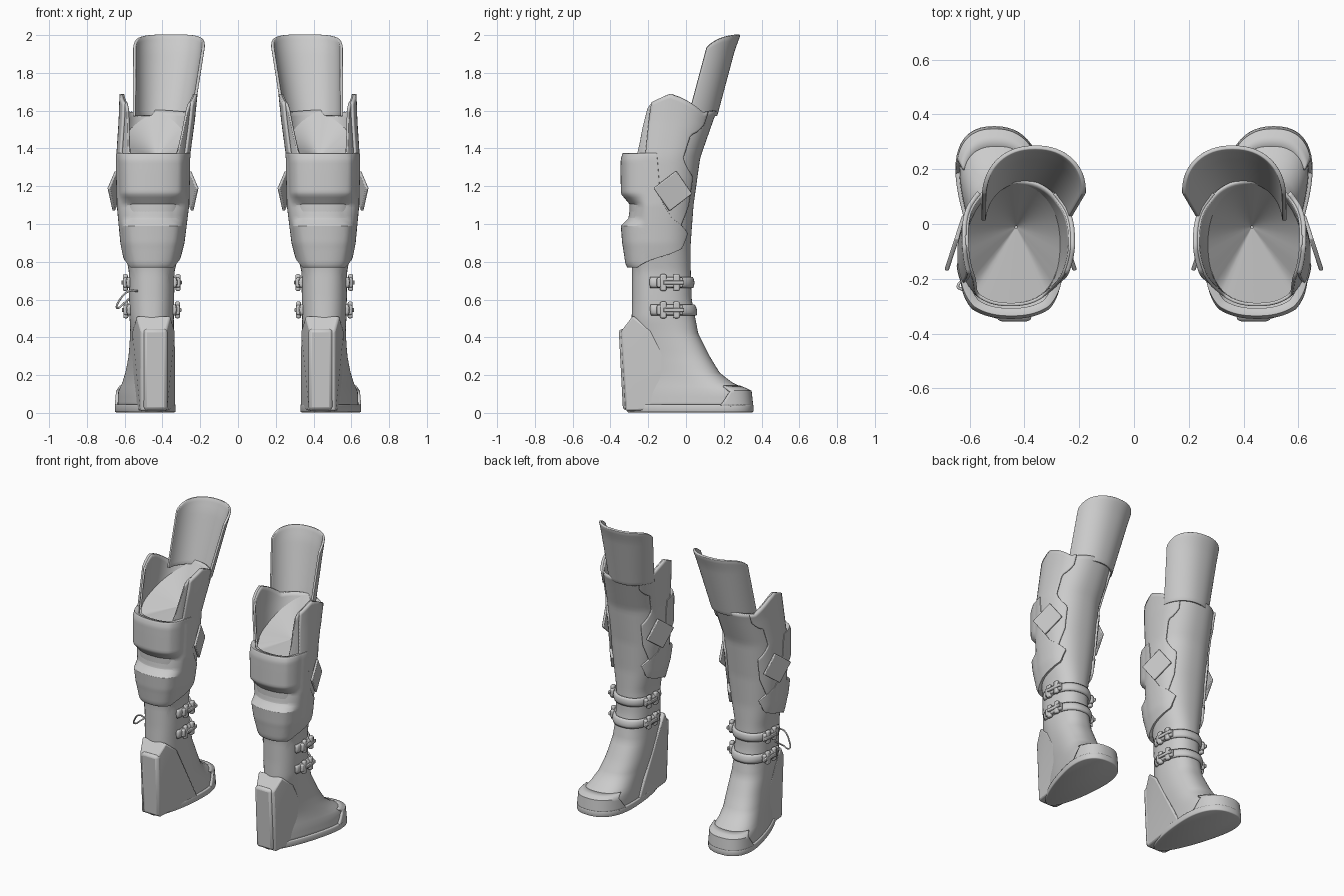
import bpy, bmesh, math
from mathutils import Matrix, Vector

if "Cube" in bpy.data.objects:
    bpy.data.objects.remove(bpy.data.objects["Cube"])

grey = bpy.data.materials.new("plain_grey")
grey.use_nodes = True
grey.diffuse_color = (0.6, 0.6, 0.6, 1)
grey.node_tree.nodes["Principled BSDF"].inputs["Base Color"].default_value = (0.6, 0.6, 0.6, 1)

# Leg sections: height, centre x, half width, back y, front y
SECTIONS = [
    (.03, .475, .132, -.30, .345), (.12, .475, .129, -.30, .335),
    (.15, .472, .12, -.30, .26), (.21, .467, .114, -.30, .18),
    (.30, .46, .114, -.30, .125), (.42, .457, .115, -.29, .065),
    (.60, .457, .119, -.285, .03), (.75, .457, .121, -.285, .025),
    (.90, .453, .154, -.30, .025), (1.1, .45, .176, -.30, .04),
    (1.35, .45, .183, -.30, .075), (1.55, .43, .19, -.295, .145),
    (1.7, .42, .195, -.285, .20)]


def lerp_table(table, t):
    """Linear lookup of the row values at position t."""
    if t <= table[0][0]:
        return table[0][1:]
    for lo, hi in zip(table, table[1:]):
        if t <= hi[0]:
            f = (t - lo[0]) / (hi[0] - lo[0])
            return [a + (b - a) * f for a, b in zip(lo[1:], hi[1:])]
    return table[-1][1:]


def surf(deg, z, off=0.0):
    """Point on the leg; 0 degrees is the toe side, 180 the calf."""
    cx, hw, yb, yf = lerp_table(SECTIONS, z)
    s, c = math.sin(math.radians(deg)), math.cos(math.radians(deg))
    s, c = (math.copysign(abs(v) ** .85, v) for v in (s, c))
    foot = max(0, min(1, (.5 - z) / .3))
    y = (yb + yf) / 2 + ((yf - yb) / 2 + off) * c
    return Vector((cx + (hw + off) * (1 + .4 * foot * c) * s + .1 * foot * y, y, z))


def finish(name, bm, thick=0, bevel=0, angle=40):
    mesh = bpy.data.meshes.new(name)
    bm.to_mesh(mesh)
    bm.free()
    mesh.materials.append(grey)
    ob = bpy.data.objects.new(name, mesh)
    bpy.context.collection.objects.link(ob)
    bpy.context.view_layer.objects.active = ob
    bpy.ops.object.select_all(action="DESELECT")
    ob.select_set(True)
    bpy.ops.object.shade_smooth_by_angle(angle=math.radians(angle))
    if thick:
        m = ob.modifiers.new("thickness", "SOLIDIFY")
        m.thickness, m.offset = thick, -1
    if bevel:
        m = ob.modifiers.new("soft_edges", "BEVEL")
        m.width, m.segments = bevel, 2
    ob.modifiers.new("other_boot", "MIRROR")
    return ob


def patch(name, fn, nu, nv, thick=0, closed=False, bevel=0):
    """Grid surface from fn(u, v) with u and v from 0 to 1."""
    bm = bmesh.new()
    cols = nu if closed else nu + 1
    grid = [[bm.verts.new(fn(i / nu, j / nv)) for i in range(cols)] for j in range(nv + 1)]
    for j in range(nv):
        for i in range(nu):
            k = (i + 1) % cols
            bm.faces.new((grid[j][i], grid[j + 1][i], grid[j + 1][k], grid[j][k]))
    return finish(name, bm, thick, bevel)


def box(name, centre, size, turn, bevel):
    bm = bmesh.new()
    bmesh.ops.create_cube(bm, size=1)
    m = Matrix.Translation(centre) @ turn @ Matrix.Diagonal((*size, 1))
    bmesh.ops.transform(bm, matrix=m, verts=bm.verts)
    return finish(name, bm, bevel=bevel)


# Boot body, cut low at the calf and rising into two side flaps
RIM = [(0, 1.36), (42, 1.36), (56, 1.63), (84, 1.69), (128, 1.59), (180, 1.6)]


def rim(deg):
    return lerp_table(RIM, 180 - abs(deg))[0]


def body(u, v):
    deg = u * 360 - 180
    return surf(deg, .03 + v * (rim(deg) - .03))


patch("boot_body", body, 72, 60, .012, closed=True)


# Closed lining: flat at the calf, sloping up into the upper plate
def lining(u, v):
    deg = u * 360 - 180
    edge = surf(deg, 1.33 + .27 * max(0, 1 - abs(deg) / 130), -.012)
    return edge.lerp(Vector((.43, -.01, 1.35)), v * .98)


patch("inner_lining", lining, 48, 6, closed=True)


# Curved upper shin plate with rounded top corners
def shin_plate(u, v):
    t = u * 2 - 1
    top = 2.0 - .02 * t * t - .045 * abs(t) ** 6
    z = 1.57 + v * (top - 1.57)
    h = (z - 1.57) / .43
    a = math.radians(84 * t)
    flare = .008 * max(0, h - .8) / .2
    return Vector((.395 - .035 * h + (.163 + .033 * h) * math.copysign(abs(math.sin(a)) ** .9, a),
                   -.005 + .115 * h + (.17 + flare) * math.cos(a), z))


patch("upper_plate", shin_plate, 32, 16, .016, bevel=.004)

# Quilted calf guard: height, half angle, offset
GUARD = [(.77, 48, .025), (.79, 60, .032), (.87, 128, .036), (.95, 142, .042), (.99, 125, .045),
         (1.03, 105, .005), (1.1, 92, -.005), (1.16, 88, .045), (1.28, 84, .046), (1.34, 82, .046),
         (1.375, 80, .036)]


def guard(u, v):
    z = .77 + v * .605
    half, off = lerp_table(GUARD, z)
    t = u * 2 - 1
    side = min(1, max(0, abs(t * half) - 35) / 30)
    off = off * (1 - side) + .016 * side
    return surf(180 + t * half, z, off)


patch("calf_guard", guard, 48, 44, .03, bevel=.004)

# Raised side panels with a stepped front edge
EDGE = [(.95, 118), (1.1, 140), (1.25, 142), (1.33, 116), (1.46, 118), (1.53, 138), (1.6, 138)]
for sign, side in ((1, "outer"), (-1, "inner")):
    def panel(u, v, sign=sign):
        end = lerp_table(EDGE, .95 + v * .65)[0]
        a = 62 + (end - 62) * (u if sign < 0 else 1 - u)
        return surf(sign * (180 - a), .95 + v * (rim(180 - a) - .95), .012)
    patch(side + "_side_panel", panel, 20, 30, .016)

    # Diamond plate standing off the side of the calf towards the back
    turn = Matrix.Rotation(math.radians(18 * sign), 4, "Z") @ Matrix.Rotation(math.radians(36), 4, "X")
    box(side + "_diamond_plate", Vector((.45 + sign * .202, -.07, 1.175)), (.016, .155, .15), turn, .005)

# Straps around the instep with a buckle on each side
for z, level in ((.69, "upper"), (.545, "lower")):
    def strap(u, v, z=z):
        deg = u * 216 - 108
        return surf(deg, z - .03 + v * .06, .01 + .008 * math.sin(math.pi * v))
    patch(level + "_strap", strap, 40, 4, .02)
    for sign, side in ((1, "outer"), (-1, "inner")):
        spot = surf(sign * 90, z, .014)
        spot.y = -.085
        flat = Matrix.Rotation(math.radians(4 * sign), 4, "Z")
        name = level + "_" + side + "_buckle"
        box(name + "_plate", spot, (.026, .14, .052), flat, .008)
        for dy in (-.035, .035):
            box(name + "_bar", spot + Vector((sign * .005, dy, 0)), (.026, .034, .088), flat, .008)
        box(name + "_tongue", spot + Vector((sign * .014, .02, 0)), (.016, .11, .022), flat, .004)


# Sole and toe cap
def sole_ring(u, v):
    p = surf(u * 360 - 180, .03, .012)
    p.z = .003 + v * .042
    return p


sole = patch("sole", sole_ring, 64, 1, closed=True, bevel=.006)
bm = bmesh.new()
bm.from_mesh(sole.data)
bmesh.ops.holes_fill(bm, edges=bm.edges)
bmesh.ops.recalc_face_normals(bm, faces=bm.faces)
bm.to_mesh(sole.data)
bm.free()


def toe_cap(u, v):
    deg = (u * 2 - 1) * (66 - 18 * v)
    return surf(deg, .035 + v * .11, .012)


patch("toe_cap", toe_cap, 32, 8, .02)

# Wedge heel: side profile with the half width at each corner
WEDGE = [(-.32, .01, .07), (-.345, .43, .066), (-.28, .515, .09), (-.19, .44, .113), (.04, .02, .115)]
bm = bmesh.new()
sides = [[bm.verts.new((.447 + s * w, y, z)) for y, z, w in WEDGE] for s in (-1, 1)]
bm.faces.new(sides[0])
bm.faces.new(sides[1][::-1])
for i in range(len(WEDGE)):
    k = (i + 1) % len(WEDGE)
    bm.faces.new((sides[0][i], sides[1][i], sides[1][k], sides[0][k]))
bmesh.ops.triangulate(bm, faces=[f for f in bm.faces if len(f.verts) > 4])
bmesh.ops.recalc_face_normals(bm, faces=bm.faces)
finish("wedge_heel", bm, bevel=.01, angle=25)
box("heel_block", Vector((.437, -.315, .23)), (.128, .06, .43),
    Matrix.Rotation(math.radians(3), 4, "X"), .018)

# Loose cord on one boot only
cord = bpy.data.curves.new("loose_cord", "CURVE")
cord.dimensions = "3D"
cord.bevel_depth = .005
path = [(-.53, -.27, .645), (-.575, -.26, .645), (-.625, -.24, .6), (-.64, -.22, .555),
        (-.61, -.2, .575), (-.57, -.16, .61)]
spline = cord.splines.new("BEZIER")
spline.bezier_points.add(len(path) - 1)
for point, co in zip(spline.bezier_points, path):
    point.co = co
    point.handle_left_type = point.handle_right_type = "AUTO"
cord.materials.append(grey)
bpy.context.collection.objects.link(bpy.data.objects.new("loose_cord", cord))
